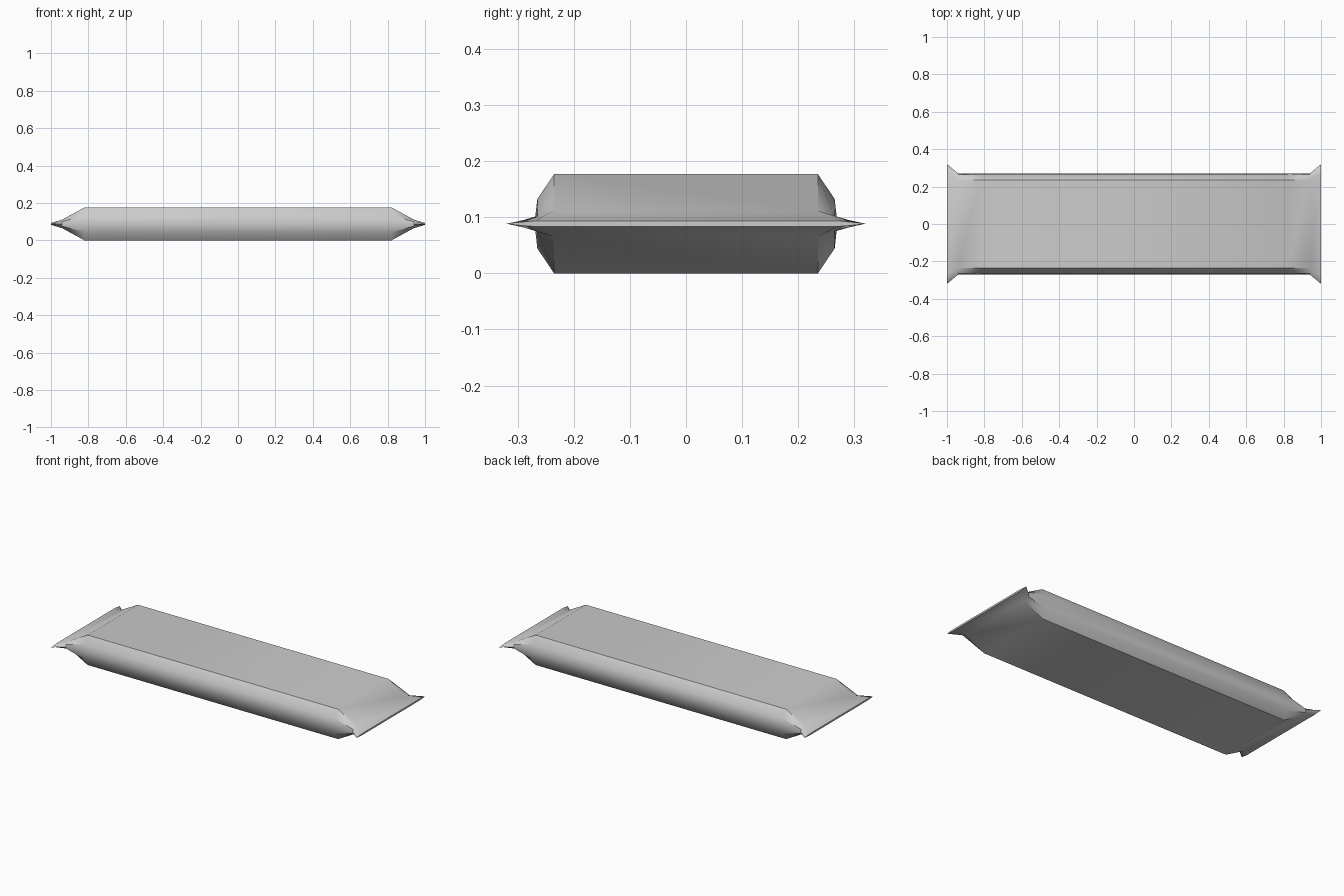
import bpy, bmesh, math

if "Cube" in bpy.data.objects:
    bpy.data.objects.remove(bpy.data.objects["Cube"])

MID = 0.0885  # height of the seam plane


def ring(profile):
    """Mirror a quarter profile (y, height above seam) into a closed loop."""
    right = profile + [(y, -h) for y, h in reversed(profile[:-1])]
    return right + [(-y, h) for y, h in reversed(right)]


# Quarter cross-sections: top corner, shoulder, side middle
body = ring([(0.235, 0.0885), (0.265, 0.044), (0.269, 0)])
neck = ring([(0.235, 0.023), (0.265, 0.012), (0.27, 0)])
tip = ring([(0.27, 0.005), (0.305, 0.002), (0.32, 0)])

stations = [(-1, tip), (-0.94, neck), (-0.82, body),
            (0.82, body), (0.94, neck), (1, tip)]

# Wrapper: puffy body pinched into flared flat end seals
bm = bmesh.new()
loops = [[bm.verts.new((x, y, MID + h)) for y, h in sec] for x, sec in stations]
for a, b in zip(loops, loops[1:]):
    n = len(a)
    for i in range(n):
        j = (i + 1) % n
        bm.faces.new((a[i], a[j], b[j], b[i]))
bm.faces.new(loops[0])
bm.faces.new(loops[-1])
bmesh.ops.recalc_face_normals(bm, faces=bm.faces)

mesh = bpy.data.meshes.new("snack_bar_wrapper")
bm.to_mesh(mesh)
bm.free()
wrapper = bpy.data.objects.new("snack_bar_wrapper", mesh)
bpy.context.collection.objects.link(wrapper)
bpy.context.view_layer.objects.active = wrapper
wrapper.select_set(True)
bpy.ops.object.shade_smooth_by_angle(angle=math.radians(40))
